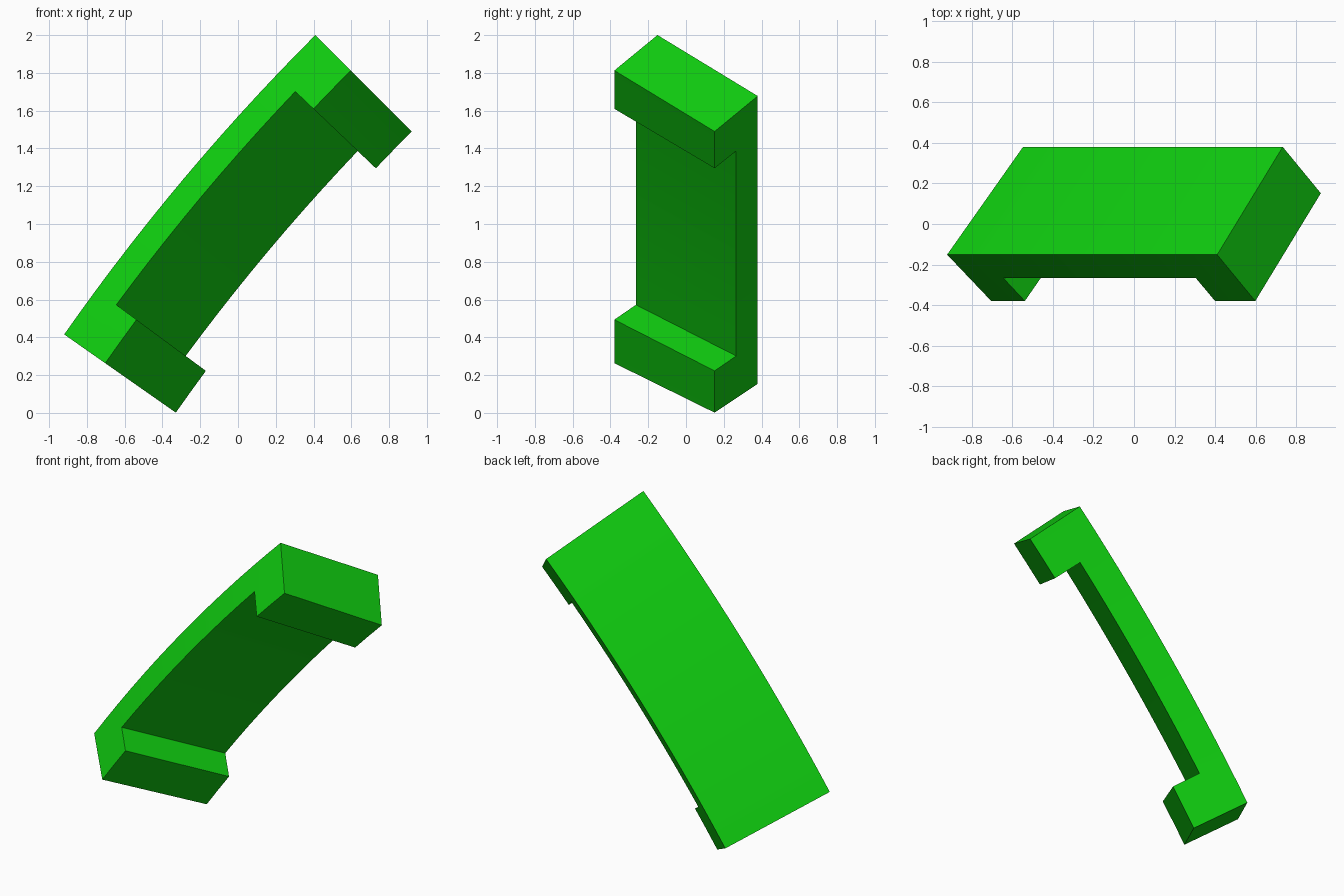
import bpy, bmesh
from math import sin, cos, radians

cube = bpy.data.objects.get("Cube")
if cube:
    bpy.data.objects.remove(cube, do_unlink=True)

# One flat green
green = bpy.data.materials.new("bright green")
green.use_nodes = True
colour = (0.005, 0.62, 0.005, 1)
green.diffuse_color = colour
green.node_tree.nodes["Principled BSDF"].inputs["Base Color"].default_value = colour

# Arc about an axis parallel to y, and the tilted cross-section
RADIUS, CX, CZ = 11.87, 8.803, -6.393
TILT = radians(40.7)
WIDTH, HEIGHT = 0.70, 0.35
START, FOOT_IN, FOOT_OUT, END = 35.0, 36.4, 43.6, 45.0
MID_STEPS = 10

# Stations along the arc: foot, curved grip, foot
angles = [START, START + 0.7]
angles += [FOOT_IN + (FOOT_OUT - FOOT_IN) * i / MID_STEPS for i in range(MID_STEPS + 1)]
angles += [END - 0.7, END]
columns = len(angles) - 1
depths = [0, HEIGHT / 2, HEIGHT]


def place(i, j, k):
    """Bend station i, depth level j, width side k into position."""
    depth, across, a = depths[j], WIDTH * k, radians(angles[i])
    r = RADIUS - depth * cos(TILT) - across * sin(TILT)
    y = -0.151 - depth * sin(TILT) + across * cos(TILT)
    return (CX - r * cos(a), y, CZ + r * sin(a))


def solid(i, j):
    """The grip fills the upper layer; the lower layer exists only at the feet."""
    if not 0 <= i < columns:
        return False
    return j == 0 or (j == 1 and (i < 2 or i >= columns - 2))


bm = bmesh.new()
verts = {}


def face(*corners):
    for c in corners:
        if c not in verts:
            verts[c] = bm.verts.new(place(*c))
    bm.faces.new([verts[c] for c in corners])


# Skin every exposed side of the solid cells
for i in range(columns):
    for j in (0, 1):
        if not solid(i, j):
            continue
        for k in (0, 1):
            face((i, j, k), (i + 1, j, k), (i + 1, j + 1, k), (i, j + 1, k))
        for step, edge in ((-1, i), (1, i + 1)):
            if not solid(i + step, j):
                face((edge, j, 0), (edge, j + 1, 0), (edge, j + 1, 1), (edge, j, 1))
        for step, level in ((-1, j), (1, j + 1)):
            if not solid(i, j + step):
                face((i, level, 0), (i + 1, level, 0), (i + 1, level, 1), (i, level, 1))

bmesh.ops.recalc_face_normals(bm, faces=bm.faces[:])
mesh = bpy.data.meshes.new("curved_handle")
bm.to_mesh(mesh)
bm.free()
mesh.materials.append(green)

handle = bpy.data.objects.new("curved_handle", mesh)
bpy.context.collection.objects.link(handle)
bpy.ops.object.select_all(action='DESELECT')
handle.select_set(True)
bpy.context.view_layer.objects.active = handle
bpy.ops.object.shade_smooth_by_angle(angle=radians(30))
